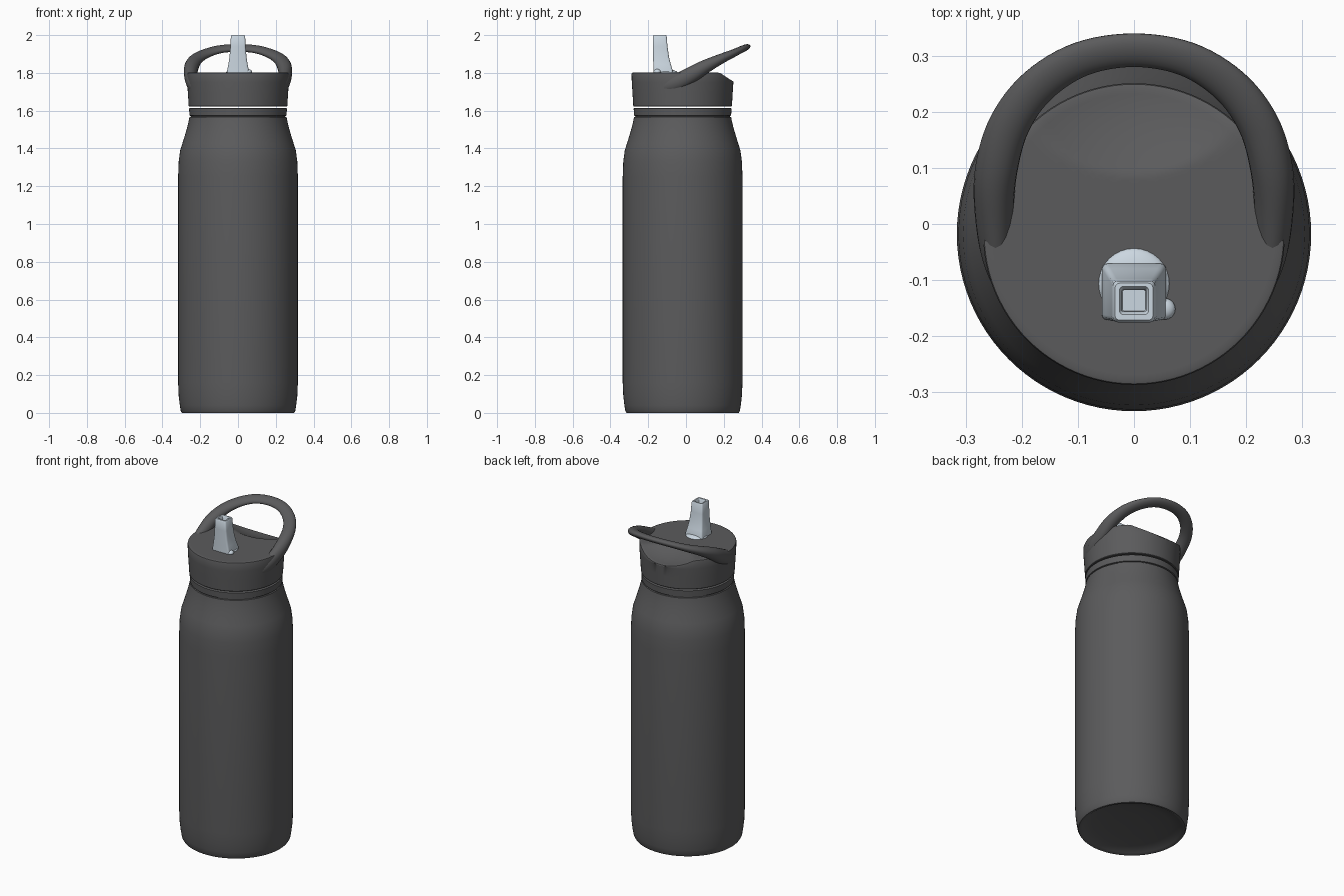
import bpy, bmesh, math
from mathutils import Vector

cube = bpy.data.objects.get("Cube")
if cube:
    bpy.data.objects.remove(cube, do_unlink=True)

AXIS_Y = -0.018
SEG = 96


def material(name, color):
    m = bpy.data.materials.new(name)
    m.use_nodes = True
    m.diffuse_color = (*color, 1)
    m.node_tree.nodes["Principled BSDF"].inputs["Base Color"].default_value = (*color, 1)
    return m


charcoal = material("charcoal", (0.105, 0.105, 0.108))
pale = material("pale blue grey", (0.60, 0.68, 0.75))


def finish(bm, name, mat, angle=35):
    bmesh.ops.recalc_face_normals(bm, faces=bm.faces[:])
    mesh = bpy.data.meshes.new(name)
    bm.to_mesh(mesh)
    bm.free()
    mesh.materials.append(mat)
    ob = bpy.data.objects.new(name, mesh)
    bpy.context.collection.objects.link(ob)
    bpy.ops.object.select_all(action='DESELECT')
    ob.select_set(True)
    bpy.context.view_layer.objects.active = ob
    bpy.ops.object.shade_smooth_by_angle(angle=math.radians(angle))
    return ob


def skin(bm, rings):
    """Join successive rings of vertices and return nothing."""
    for a, b in zip(rings, rings[1:]):
        n = len(a)
        for i in range(n):
            j = (i + 1) % n
            bm.faces.new((a[i], a[j], b[j], b[i]))


def lathe(name, profile, mat, shape=None):
    """Spin (radius, z) pairs about the bottle axis, closing both ends."""
    bm = bmesh.new()
    rings = []
    for r, z in profile:
        ring = []
        for i in range(SEG):
            a = math.tau * i / SEG
            v = Vector((r * math.cos(a), AXIS_Y + r * math.sin(a), z))
            ring.append(bm.verts.new(shape(v) if shape else v))
        rings.append(ring)
    skin(bm, rings)
    bm.faces.new(rings[0])
    bm.faces.new(rings[-1])
    return finish(bm, name, mat)


# Bottle body with a shallow recessed base and tapered shoulder
lathe("bottle_body", [
    (0.01, 0.028), (0.12, 0.026), (0.22, 0.018), (0.275, 0.006), (0.285, 0),
    (0.297, 0), (0.303, 0.01), (0.308, 0.04), (0.314, 0.09), (0.317, 0.16),
    (0.317, 1.25), (0.314, 1.33), (0.306, 1.39), (0.295, 1.425), (0.281, 1.47),
    (0.268, 1.515), (0.26, 1.55), (0.257, 1.566), (0.25, 1.568), (0.05, 1.568)],
    charcoal)

# Neck ring with a fine groove below it
lathe("neck_ring", [
    (0.05, 1.567), (0.25, 1.567), (0.25, 1.572), (0.257, 1.574),
    (0.259, 1.612), (0.255, 1.614), (0.05, 1.614)], charcoal)


# Lid with a scooped finger recess at the back of its top
def scoop(v):
    if v.z > 1.75:
        d = 1 - (v.x / 0.20) ** 2 - ((v.y - 0.25) / 0.16) ** 2
        v.z -= 0.045 * max(0, d) * min(1, (v.z - 1.75) / 0.04)
    return v


lid_top = [(0.262 * (1 - k / 24), 1.802) for k in range(24)]
lathe("lid", [(0.05, 1.621), (0.257, 1.621), (0.261, 1.624), (0.265, 1.69),
              (0.269, 1.75), (0.27, 1.795), (0.268, 1.80)] + lid_top,
      charcoal, scoop)

# Carry loop: x, y, z, half width, half height along the right half
half = [(0.20, -0.16, 1.70, 0.020, 0.025), (0.24, -0.07, 1.74, 0.028, 0.042),
        (0.25, 0.02, 1.785, 0.035, 0.043), (0.246, 0.10, 1.832, 0.038, 0.036),
        (0.222, 0.18, 1.872, 0.037, 0.027), (0.172, 0.247, 1.902, 0.035, 0.021),
        (0.095, 0.295, 1.925, 0.033, 0.018)]
keys = half + [(0, 0.311, 1.932, 0.032, 0.017)]
keys += [(-k[0], *k[1:]) for k in reversed(half)]


def spline(keys, steps):
    pts = [Vector(k) for k in keys]
    pts = [2 * pts[0] - pts[1]] + pts + [2 * pts[-1] - pts[-2]]
    out = []
    for a, b, c, d in zip(pts, pts[1:], pts[2:], pts[3:]):
        for s in range(steps):
            t = s / steps
            out.append(0.5 * (2 * b + (c - a) * t + (2 * a - 5 * b + 4 * c - d) * t * t
                              + (3 * b - a - 3 * c + d) * t ** 3))
    return out + [pts[-2]]


path = spline(keys, 6)
tilt = Vector((0, -0.4, 0.92)).normalized()
bm = bmesh.new()
rings = []
for i, p in enumerate(path):
    tangent = (path[min(i + 1, len(path) - 1)] - path[max(i - 1, 0)]).to_3d()
    side = tangent.cross(tilt).normalized()
    up = side.cross(tangent).normalized()
    ring = []
    for k in range(20):
        a = math.tau * k / 20
        ring.append(bm.verts.new(p.to_3d() + side * p[3] * math.cos(a)
                                 + up * p[4] * math.sin(a)))
    rings.append(ring)
skin(bm, rings)
bm.faces.new(rings[0])
bm.faces.new(rings[-1])
finish(bm, "carry_loop", charcoal, 60)


# Spout: rounded rectangular sections, then the mouth opening inside
def section(bm, hx, y0, y1, z, r):
    ring = []
    cy, hy = (y0 + y1) / 2, (y1 - y0) / 2
    for q, (sx, sy) in enumerate(((1, 1), (-1, 1), (-1, -1), (1, -1))):
        for s in range(4):
            a = math.pi / 2 * (q + s / 3)
            ring.append(bm.verts.new((sx * (hx - r) + r * math.cos(a),
                                      cy + sy * (hy - r) + r * math.sin(a), z)))
    return ring


bm = bmesh.new()
rings = [section(bm, *s) for s in (
    (0.058, -0.172, -0.070, 1.79, 0.010), (0.057, -0.172, -0.071, 1.815, 0.010),
    (0.051, -0.173, -0.080, 1.845, 0.010), (0.045, -0.174, -0.090, 1.885, 0.010),
    (0.040, -0.175, -0.098, 1.94, 0.009), (0.038, -0.176, -0.102, 1.992, 0.009),
    (0.034, -0.172, -0.106, 2.0, 0.008), (0.026, -0.162, -0.112, 2.0, 0.006),
    (0.022, -0.157, -0.117, 1.993, 0.004), (0.021, -0.156, -0.118, 1.94, 0.004))]
skin(bm, rings)
bm.faces.new(rings[0])
bm.faces.new(rings[-1])
finish(bm, "spout", pale, 45)


# Spout pivot base and its small side knob
def dome(name, x, y, z, r, height):
    bm = bmesh.new()
    bmesh.ops.create_uvsphere(bm, u_segments=32, v_segments=16, radius=1)
    bmesh.ops.scale(bm, vec=(r, r, height), verts=bm.verts[:])
    bmesh.ops.translate(bm, vec=(x, y, z), verts=bm.verts[:])
    finish(bm, name, pale)


dome("spout_base", 0, -0.107, 1.80, 0.064, 0.018)
dome("spout_knob", 0.055, -0.152, 1.806, 0.019, 0.014)
